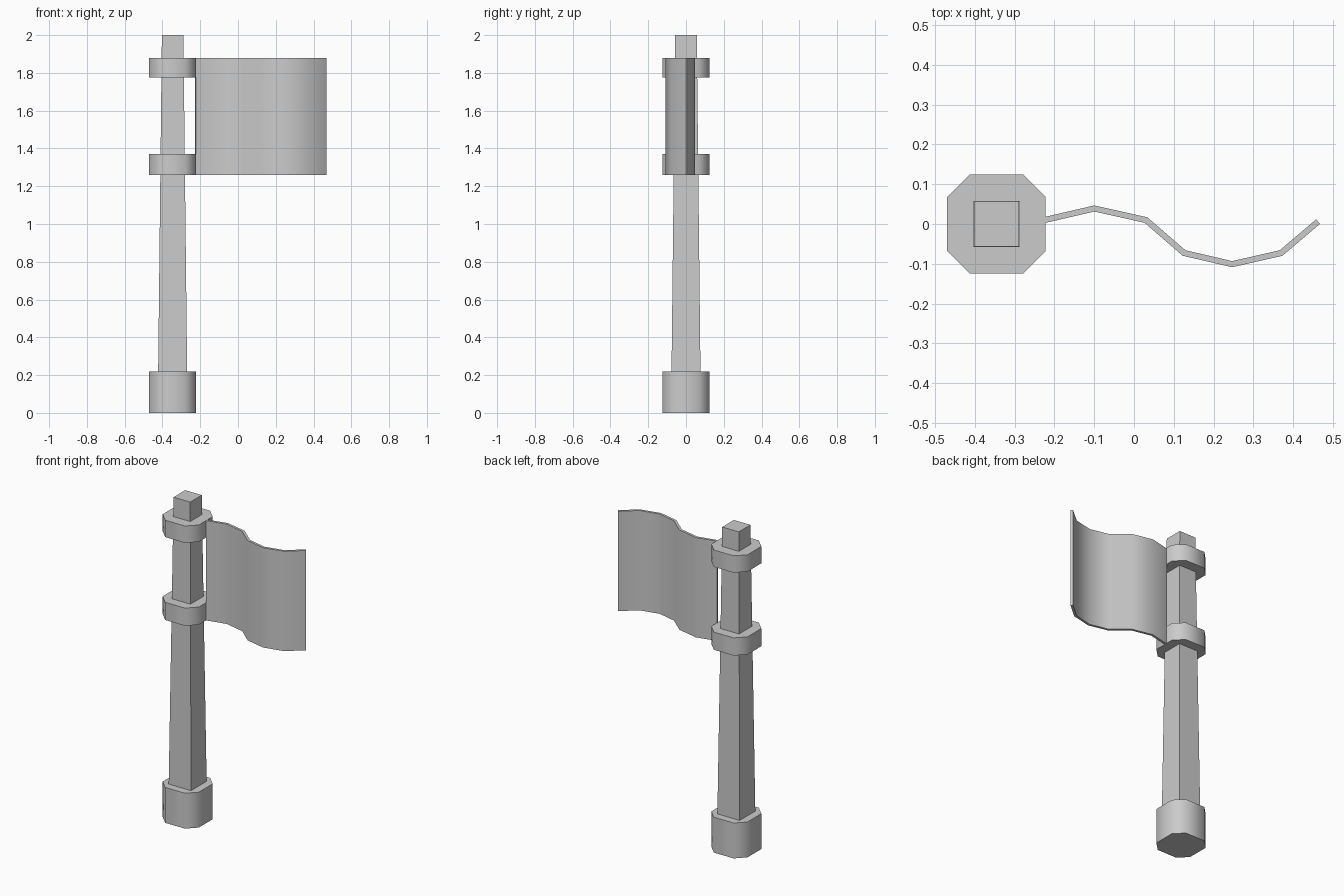
import bpy, bmesh, math

if "Cube" in bpy.data.objects:
    bpy.data.objects.remove(bpy.data.objects["Cube"])

POLE_X = -0.346


def finish(name, bm):
    bmesh.ops.recalc_face_normals(bm, faces=bm.faces)
    mesh = bpy.data.meshes.new(name)
    bm.to_mesh(mesh)
    bm.free()
    ob = bpy.data.objects.new(name, mesh)
    bpy.context.collection.objects.link(ob)
    return ob


def smooth(ob, angle=50):
    bpy.ops.object.select_all(action='DESELECT')
    ob.select_set(True)
    bpy.context.view_layer.objects.active = ob
    bpy.ops.object.shade_smooth_by_angle(angle=math.radians(angle))


def prism(name, lower, upper, z0, z1):
    """Closed prism between two outlines with equal point counts."""
    bm = bmesh.new()
    lo = [bm.verts.new((POLE_X + x, y, z0)) for x, y in lower]
    up = [bm.verts.new((POLE_X + x, y, z1)) for x, y in upper]
    bm.faces.new(lo[::-1])
    bm.faces.new(up)
    n = len(lo)
    for i in range(n):
        j = (i + 1) % n
        bm.faces.new((lo[i], lo[j], up[j], up[i]))
    return finish(name, bm)


def square(h):
    return [(-h, -h), (h, -h), (h, h), (-h, h)]


def octagon(h, c):
    return [(-c, -h), (c, -h), (h, -c), (h, c),
            (c, h), (-c, h), (-h, c), (-h, -c)]


# Tapered square pole
prism("pole", square(0.078), square(0.057), 0.1, 2.0)

# Octagonal foot and the two flag bands
ring = octagon(0.124, 0.068)
for name, z0, z1 in (("foot", 0.0, 0.22),
                     ("lower_band", 1.26, 1.37),
                     ("upper_band", 1.775, 1.88)):
    smooth(prism(name, ring, ring, z0, z1))

# Waving cloth, a strip thickened evenly
wave = [(-0.225, 0.010), (-0.10, 0.039), (0.03, 0.010), (0.126, -0.073),
        (0.247, -0.101), (0.37, -0.073), (0.463, 0.006)]
bm = bmesh.new()
cols = [(bm.verts.new((x, y, 1.26)), bm.verts.new((x, y, 1.88))) for x, y in wave]
for a, b in zip(cols, cols[1:]):
    bm.faces.new((a[0], b[0], b[1], a[1]))
flag = finish("flag", bm)
smooth(flag)
mod = flag.modifiers.new("thickness", 'SOLIDIFY')
mod.thickness = 0.015
mod.offset = 0
mod.use_even_offset = True
# Thicken before the edges are marked, so the rim stays sharp
bpy.ops.object.modifier_apply(modifier=mod.name)
smooth(flag)
